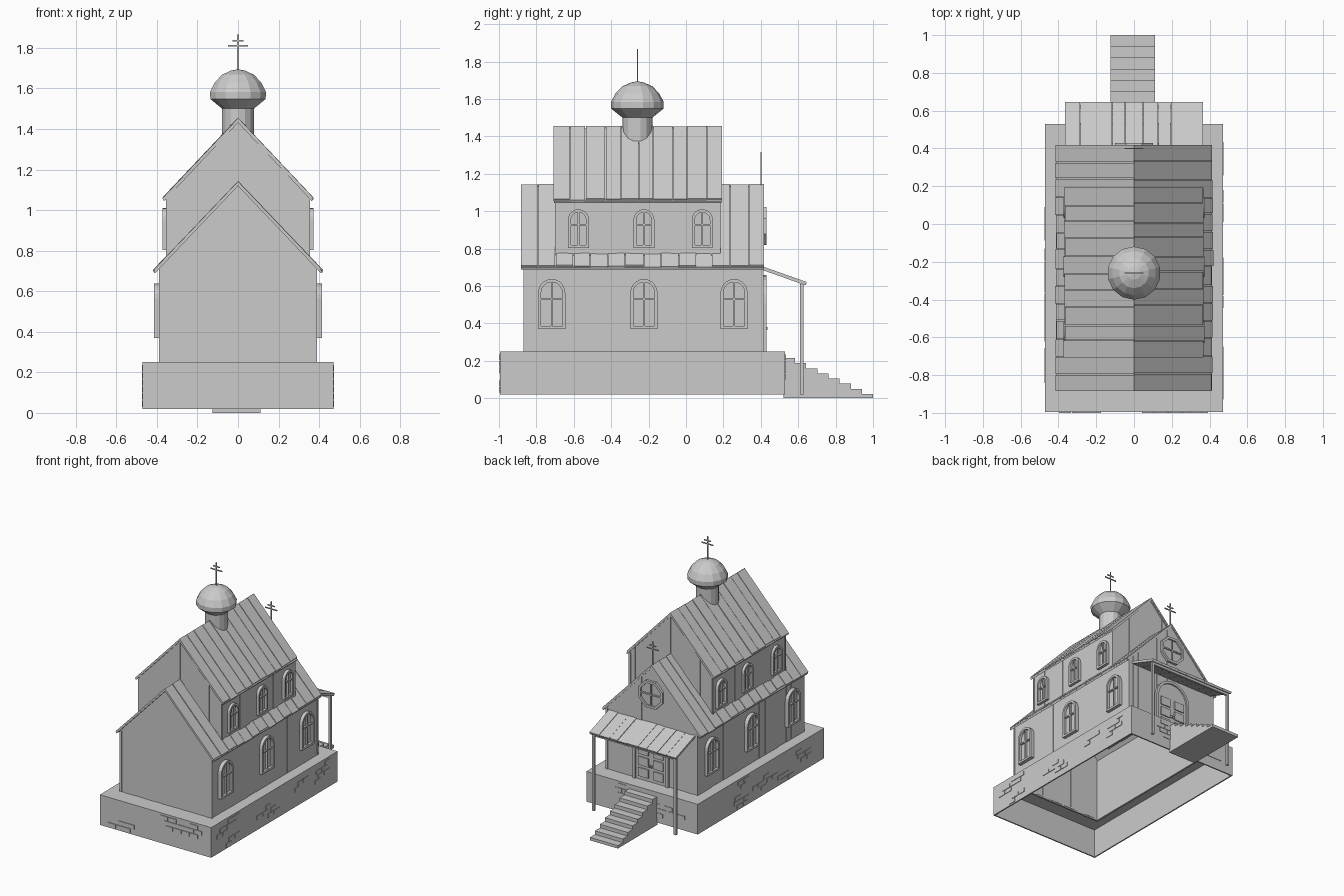
import bpy, bmesh, math, random
from mathutils import Vector

random.seed(7)
cube = bpy.data.objects.get("Cube")
if cube:
    bpy.data.objects.remove(cube, do_unlink=True)

grey = bpy.data.materials.new("plain_grey")
grey.use_nodes = True
GREY = (0.6, 0.6, 0.6, 1)
grey.diffuse_color = GREY
grey.node_tree.nodes["Principled BSDF"].inputs["Base Color"].default_value = GREY


def finish(bm, name):
    bmesh.ops.recalc_face_normals(bm, faces=bm.faces)
    mesh = bpy.data.meshes.new(name)
    bm.to_mesh(mesh)
    bm.free()
    mesh.materials.append(grey)
    obj = bpy.data.objects.new(name, mesh)
    bpy.context.collection.objects.link(obj)


def prism(bm, pts, vec):
    """Extrude a flat outline along a vector."""
    a = [bm.verts.new(p) for p in pts]
    b = [bm.verts.new(Vector(p) + Vector(vec)) for p in pts]
    bm.faces.new(a)
    bm.faces.new(b[::-1])
    for i in range(len(a)):
        j = (i + 1) % len(a)
        bm.faces.new((a[i], b[i], b[j], a[j]))


def box(bm, x0, x1, y0, y1, z0, z1):
    prism(bm, [(x0, y0, z0), (x1, y0, z0), (x1, y1, z0), (x0, y1, z0)], (0, 0, z1 - z0))


def ring(bm, outer, inner, vec):
    """Extruded frame between two matching outlines."""
    loops = [[bm.verts.new(Vector(p) + Vector(v)) for p in pts]
             for pts, v in ((outer, (0, 0, 0)), (outer, vec), (inner, vec), (inner, (0, 0, 0)))]
    n = len(outer)
    for k in range(4):
        p, q = loops[k], loops[(k + 1) % 4]
        for i in range(n):
            j = (i + 1) % n
            bm.faces.new((p[i], p[j], q[j], q[i]))


def lathe(name, profile, cy, sides):
    bm = bmesh.new()
    rings = [[bm.verts.new((r * math.cos(t), cy + r * math.sin(t), z))
              for t in (2 * math.pi * (i + .5) / sides for i in range(sides))] for r, z in profile]
    for p, q in zip(rings, rings[1:]):
        for i in range(sides):
            j = (i + 1) % sides
            bm.faces.new((p[i], p[j], q[j], q[i]))
    bm.faces.new(rings[0])
    bm.faces.new(rings[-1])
    finish(bm, name)


def splits(a, b, n, wobble=0.2):
    """Uneven board edges from a to b."""
    step = (b - a) / n
    mid = [a + step * (i + random.uniform(-wobble, wobble)) for i in range(1, n)]
    return list(zip([a] + mid, mid + [b]))


# Plank walls with a gable at each end
def house(name, hx, y0, y1, z0, eave, apex, n_gable, n_side):
    slope = (apex - eave) / hx
    for y, out, end in ((y0, -1, "front"), (y1, 1, "back")):
        bm = bmesh.new()
        for side in (-1, 1):
            for a, b in splits(0, hx, n_gable // 2):
                a, b = side * a, side * b
                d = random.uniform(0, .005)
                top = [apex - slope * abs(v) for v in (a, b)]
                prism(bm, [(a, y - out * d, z0), (b, y - out * d, z0),
                           (b, y - out * d, top[1]), (a, y - out * d, top[0])], (0, -out * .012, 0))
        finish(bm, f"{name}_{end}_gable_planks")
    bm = bmesh.new()
    for s in (-1, 1):
        for a, b in splits(y0, y1, n_side):
            d = random.uniform(0, .005)
            x = sorted((s * (hx - d), s * (hx - .017)))
            box(bm, x[0], x[1], a, b, z0, eave)
    finish(bm, f"{name}_side_planks")


# Boarded pitched roof over a thin underlay
def roof(name, ex, ez, apex, y0, y1, n):
    bm = bmesh.new()

    def strip(s, a, b, lift, thick, reach):
        dz = (apex - ez) / ex * reach
        top = [(0, a, apex - lift), (s * (ex + reach), a, ez - dz - lift)]
        low = [(s * (ex + reach - thick * .5), a, ez - dz - lift - thick), (0, a, apex - lift - thick * 1.4)]
        prism(bm, top + low, (0, b - a, 0))

    for s in (-1, 1):
        strip(s, y0 + .004, y1 - .004, .012, .01, -.006)
        for a, b in splits(y0, y1, n, .1):
            strip(s, a + .002, b - .002, random.uniform(0, .004), .012, random.uniform(-.01, 0))
    finish(bm, name)


house("lower_house", .39, -.87, .415, .23, .715, 1.12, 18, 17)
house("upper_house", .355, -.7, .185, .74, 1.06, 1.435, 14, 13)
roof("lower_roof", .42, .705, 1.145, -.885, .42, 14)
roof("upper_roof", .375, 1.06, 1.457, -.71, .195, 10)

# Hollow stone base with a ledge
bm = bmesh.new()
for s in (-1, 1):
    box(bm, *sorted((s * .47, s * .46)), -.995, .53, .02, .25)
    box(bm, *sorted((s * .46, s * .375)), -.985, .52, .24, .25)
for y0, y1, w0, w1 in ((-.995, -.985, -.985, -.855), (.52, .53, .4, .52)):
    box(bm, -.46, .46, y0, y1, .02, .25)
    box(bm, -.375, .375, w0, w1, .24, .25)
finish(bm, "stone_base")

# Patches of raised bricks
bm = bmesh.new()
BW, BH = .07, .03
for side in range(4):
    for k in range(9 if side < 2 else 6):
        u0 = random.uniform(-.93, .3) if side < 2 else random.uniform(-.4, .25)
        row0 = random.randint(0, 4)
        for col, row in random.sample([(c, r) for c in range(2) for r in range(2)], 3):
            u = u0 + col * BW + row * BW / 2
            z = .03 + (row0 + row) * (BH + .005)
            if side < 2:
                x = (.469, .474) if side else (-.474, -.469)
                box(bm, *x, u, u + BW - .006, z, z + BH)
            else:
                y = (.529, .534) if side == 3 else (-1, -.994)
                box(bm, u, u + BW - .006, *y, z, z + BH)
finish(bm, "raised_bricks")


def arch(c, z0, w, h, n=10):
    r = w / 2
    curve = [(c + r * math.cos(math.pi * i / n), z0 + h - r + r * math.sin(math.pi * i / n)) for i in range(n + 1)]
    return [(c + r, z0)] + curve + [(c - r, z0)]


# Arched side windows
def window(bm, s, x, c, z0, w, h):
    def at(pts, d):
        return [(s * (x + d), u, v) for u, v in pts]
    t = .016
    inner = arch(c, z0 + t, w - 2 * t, h - 2 * t)
    ring(bm, at(arch(c, z0, w, h), -.005), at(inner, -.005), (s * .029, 0, 0))
    prism(bm, at(inner, 0), (s * .005, 0, 0))
    xs = sorted((s * x, s * (x + .018)))
    box(bm, *xs, c - .005, c + .005, z0 + t, z0 + h - t)
    box(bm, *xs, c - w / 2 + t, c + w / 2 - t, z0 + h * .58, z0 + h * .58 + .009)


for name, x, z0, w, h, centres in (("lower_windows", .39, .37, .145, .267, (-.718, -.225, .257)),
                                   ("upper_windows", .355, .803, .112, .207, (-.575, -.225, .087))):
    bm = bmesh.new()
    for s in (-1, 1):
        for c in centres:
            window(bm, s, x - (.006 if x < .37 else 0), c, z0, w, h)
    finish(bm, name)

# Octagonal gable window
WALL = .415
bm = bmesh.new()
octs = [[(r * math.cos(math.pi * (i + .5) / 4), WALL - .005, .92 + r * math.sin(math.pi * (i + .5) / 4))
         for i in range(8)] for r in (.11, .09)]
ring(bm, octs[0], octs[1], (0, .02, 0))
prism(bm, octs[1], (0, .008, 0))
box(bm, -.005, .005, WALL, WALL + .012, .84, 1.0)
box(bm, -.084, .084, WALL, WALL + .012, .915, .925)
finish(bm, "octagonal_window")

# Arched double door with raised panels
bm = bmesh.new()
frame, leaf = ([(u, WALL - .005, v) for u, v in arch(0, .25, w, h)] for w, h in ((.3, .41), (.26, .39)))
ring(bm, frame, leaf, (0, .02, 0))
prism(bm, leaf, (0, .009, 0))
for s in (-1, 1):
    for row in range(3):
        z = .275 + row * .085
        box(bm, *sorted((s * .02, s * .105)), WALL, WALL + .012, z, z + .065)
    box(bm, *sorted((s * .006, s * .014)), WALL, WALL + .022, .365, .38)
finish(bm, "double_door")

# Sloping porch roof, posts and beam
bm = bmesh.new()
for a, b in splits(-.365, .365, 9, .1):
    d = random.uniform(0, .004)
    prism(bm, [(a + .001, .41, .705 - d), (a + .001, .645, .622 - d),
               (a + .001, .638, .604), (a + .001, .41, .685)], (b - a - .002, 0, 0))
finish(bm, "porch_roof")
bm = bmesh.new()
for s in (-1, 1):
    box(bm, s * .345 - .009, s * .345 + .009, .61, .628, .02, .612)
box(bm, -.354, .354, .611, .627, .59, .608)
finish(bm, "porch_posts")

# Stairs
STEPS = 8
outline = [(-.125, 1, 0), (-.125, .52, 0), (-.125, .52, .215)]
for i in range(STEPS):
    y = .583 + i * (1 - .583) / (STEPS - 1)
    z = .215 - i * .0275
    outline += [(-.125, y, z)] + ([(-.125, y, z - .0275)] if i < STEPS - 1 else [])
bm = bmesh.new()
prism(bm, outline, (.235, 0, 0))
finish(bm, "stairs")

# Drum and faceted dome
lathe("dome_drum", [(.08, 1.35), (.08, 1.515)], -.26, 14)
lathe("dome", [(.08, 1.5), (.14, 1.548), (.141, 1.583), (.117, 1.63), (.08, 1.668), (.035, 1.688), (.008, 1.693)], -.26, 14)

# Crosses on the dome and the back gable
for name, y, z in (("dome_cross", -.26, 1.685), ("gable_cross", .4, 1.135)):
    bm = bmesh.new()
    box(bm, -.004, .004, y - .003, y + .003, z, z + .182)
    for half, up in ((.05, .125), (.028, .15)):
        box(bm, -half, half, y - .003, y + .003, z + up - .004, z + up + .004)
    finish(bm, name)
